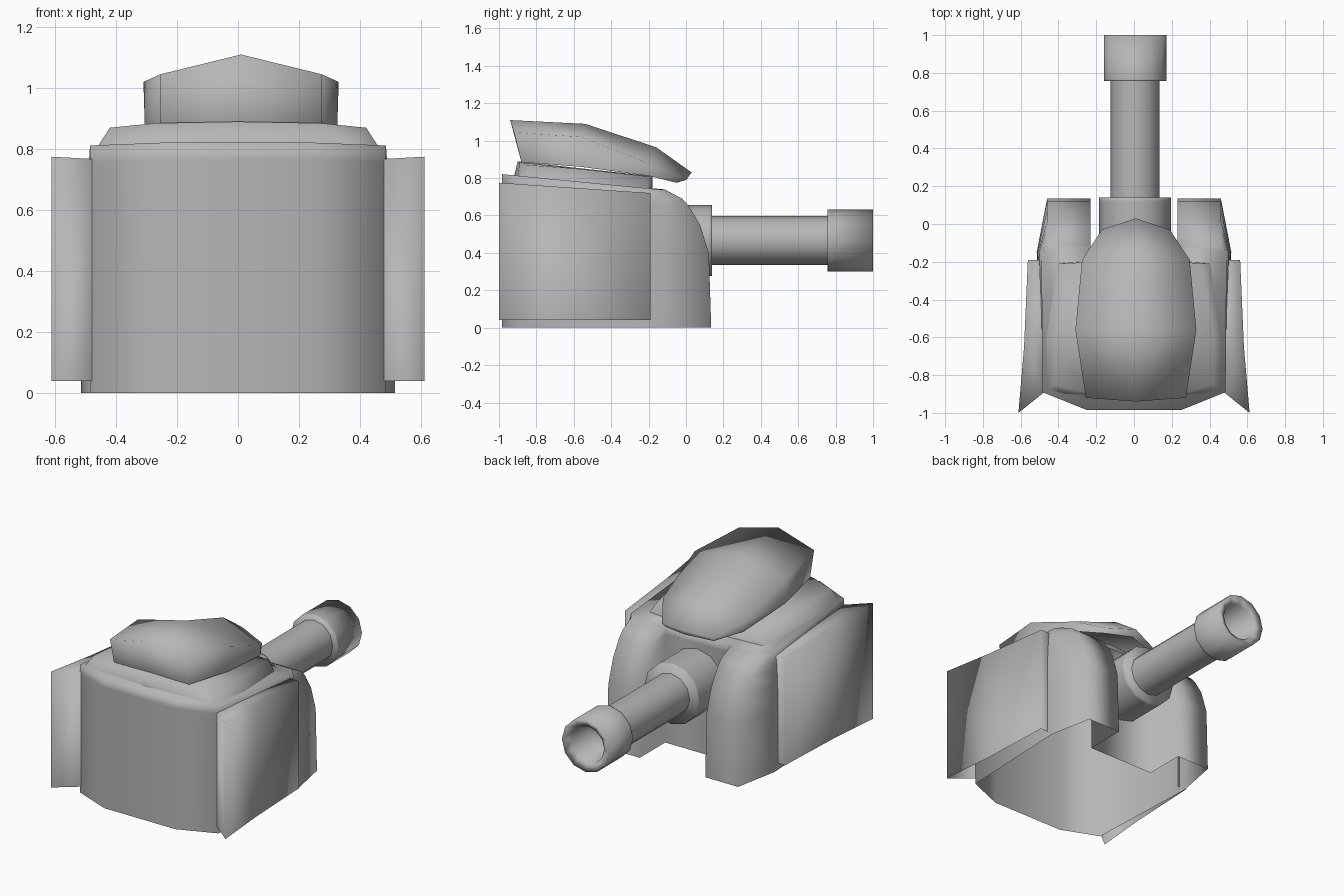
import bpy, bmesh, math

if "Cube" in bpy.data.objects:
    bpy.data.objects.remove(bpy.data.objects["Cube"])

# Mid grey used on every part
grey = bpy.data.materials.new("mid_grey")
grey.diffuse_color = (0.47, 0.47, 0.47, 1)
grey.use_nodes = True
grey.node_tree.nodes["Principled BSDF"].inputs["Base Color"].default_value = grey.diffuse_color


def finish(name, verts, faces, mirror=True, x=0.0):
    """Build the half (or whole) mesh, mirror it on x and shade it fully smooth."""
    me = bpy.data.meshes.new(name)
    me.from_pydata(verts, [], faces)
    bm = bmesh.new()
    bm.from_mesh(me)
    bmesh.ops.recalc_face_normals(bm, faces=bm.faces[:])
    bm.to_mesh(me)
    bm.free()
    me.shade_smooth()
    me.materials.append(grey)
    ob = bpy.data.objects.new(name, me)
    bpy.context.collection.objects.link(ob)
    ob.location.x = x
    if mirror:
        m = ob.modifiers.new("mirror", "MIRROR")
        m.merge_threshold = 0.0005
    return ob


def loft(rings, closed=False):
    """Quads between consecutive rings of equal length."""
    n = len(rings[0])
    verts = [p for r in rings for p in r]
    faces = []
    for k in range(len(rings) - 1):
        for i in range(n if closed else n - 1):
            j = (i + 1) % n
            faces.append((k*n + i, k*n + j, (k+1)*n + j, (k+1)*n + i))
    return verts, faces


def deck(y):
    # sloping height of the body's top
    return 0.74 + 0.097 * max(0, -0.15 - y)


# Body shell: open below, with two cheeks either side of the barrel slot
rings = []
for z, yf, side in [(0, .135, .515), (.4, .122, .515), (.55, .075, .512),
                    (.65, .015, .507), (.69, -.02, .503), (.74, -.115, .49)]:
    plan = [(0, -.985), (.25, -.985), (.485, -.89), (side, -.15), (.46, yf),
            (.23, yf), (.23, -.12), (0, -.12)]
    rings.append([(x, y, z * deck(y) / 0.74) for x, y in plan])
v, f = loft(rings)
f.append(tuple(range(len(v) - 8, len(v))))
finish("body_shell", v, f)

# Flared side armour plates, open below and towards the body
plan = [(.50, -.19), (.562, -.19), (.582, -.65), (.612, -1.0), (.475, -.89)]
low = [(x, y, .04) for x, y in plan]
high = [(x, y, .72 + .068 * (-.19 - y)) for x, y in plan]
v, f = loft([low, high])
f.append(tuple(range(5, 10)))
finish("side_plates", v, f)

# Collar between body and hatch
base = [(0, -.92), (.38, -.90), (.465, -.88), (.47, -.6), (.41, -.21), (0, -.18)]
low = [(x, y, deck(y) - .01) for x, y in base]
high = [(0, -.90, .89), (.27, -.89, .885), (.42, -.85, .87), (.42, -.58, .85),
        (.36, -.21, .81), (0, -.18, .81)]
v, f = loft([low, high])
f.append(tuple(range(6, 12)))
finish("collar", v, f)

# Domed hood: lower edge, rim, then a crown meeting at the centre line
low = [(0, -.88, .885), (.265, -.88, .885), (.315, -.56, .86), (.28, -.19, .81),
       (.17, -.05, .775), (0, 0, .79)]
rim = [(0, -.94, 1.11), (.265, -.92, 1.045), (.32, -.56, 1.02), (.285, -.19, .875),
       (.18, -.03, .80), (0, .03, .83)]
v, f = loft([low, rim])
v += [(0, -.54, 1.09), (0, -.16, .965)]
f += [(6, 7, 8, 12), (12, 8, 9, 13), (13, 9, 10, 11)]
finish("hood", v, f, x=0.01)


# Barrel parts turned about the y axis; ends are capped only where visible
def lathe(name, profile, start_cap=False, end_cap=False, sides=12):
    rings = []
    for y, r in profile:
        rings.append([(r * math.cos(a), y, .466 + r * math.sin(a))
                      for a in (2 * math.pi * i / sides for i in range(sides))])
    v, f = loft(rings, True)
    if start_cap:
        f.append(tuple(range(sides)))
    if end_cap:
        f.append(tuple(range(len(v) - sides, len(v))))
    finish(name, v, f, False, 0.006)


lathe("barrel_mount", [(-.13, .19), (.12, .19), (.14, .19)], end_cap=True)
lathe("barrel", [(.10, .13), (.80, .13)])
lathe("muzzle", [(.757, .165), (.765, .165), (1.0, .165), (.975, .115), (.82, .095)],
      start_cap=True, end_cap=True)
